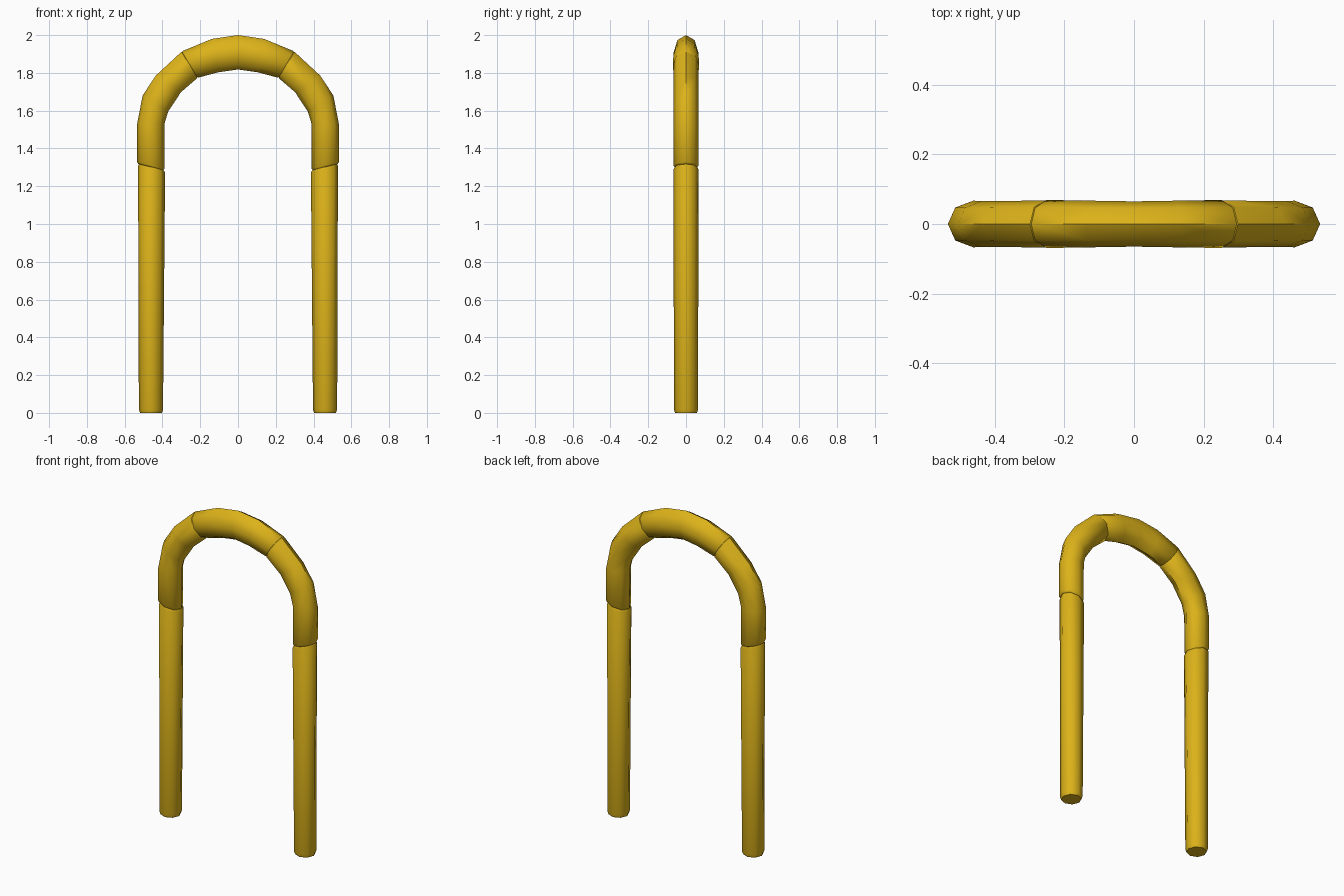
import bpy, bmesh, math
from mathutils import Vector

if "Cube" in bpy.data.objects:
    bpy.data.objects.remove(bpy.data.objects["Cube"])

SIDES = 8
mat = bpy.data.materials.new("yellow_paint")
mat.diffuse_color = (0.72, 0.45, 0.01, 1)
mat.use_nodes = True
mat.node_tree.nodes["Principled BSDF"].inputs["Base Color"].default_value = mat.diffuse_color


def tube(name, rings, sign=1):
    """Loft 8-sided sections; each ring is (outer x, z, inner x, z, half depth)."""
    bm = bmesh.new()
    loops = []
    for ox, oz, ix, iz, d in rings:
        outer, inner = Vector((ox * sign, 0, oz)), Vector((ix * sign, 0, iz))
        mid, half = (outer + inner) / 2, (outer - inner) / 2
        loops.append([bm.verts.new(mid + half * math.cos(a) + Vector((0, d * math.sin(a), 0)))
                      for a in (2 * math.pi * k / SIDES for k in range(SIDES))])
    for a, b in zip(loops, loops[1:]):
        for k in range(SIDES):
            j = (k + 1) % SIDES
            bm.faces.new((a[k], a[j], b[j], b[k]))
    bm.faces.new(loops[0])
    bm.faces.new(loops[-1])
    bmesh.ops.recalc_face_normals(bm, faces=bm.faces)
    mesh = bpy.data.meshes.new(name)
    bm.to_mesh(mesh)
    bm.free()
    mesh.materials.append(mat)
    obj = bpy.data.objects.new(name, mesh)
    bpy.context.collection.objects.link(obj)
    bpy.ops.object.select_all(action='DESELECT')
    obj.select_set(True)
    bpy.context.view_layer.objects.active = obj
    bpy.ops.object.shade_smooth_by_angle(angle=math.radians(50))


# Straight leg with chamfered ends
leg = [(.519, 0, .403, 0, .058), (.525, .018, .397, .018, .064),
       (.529, 1.308, .386, 1.272, .066), (.523, 1.32, .392, 1.284, .060)]
# Curved shoulder, ends slightly tucked in to form the seams
shoulder = [(.528, 1.318, .396, 1.285, .060), (.535, 1.328, .389, 1.293, .067),
            (.535, 1.525, .388, 1.535, .067), (.505, 1.68, .37, 1.595, .066),
            (.436, 1.785, .302, 1.698, .066), (.299, 1.912, .217, 1.771, .068),
            (.291, 1.909, .216, 1.78, .062)]
for side, s in (("left", -1), ("right", 1)):
    tube(side + "_leg", leg, s)
    tube(side + "_shoulder", shoulder, s)

# Crown, mirrored about the centre ring
half = [(.297, 1.907, .222, 1.78, .062), (.293, 1.916, .211, 1.775, .069),
        (.138, 1.98, .105, 1.803, .067)]
crown = half + [(0, 2.0, 0, 1.818, .065)] + [(-a, b, -c, e, d) for a, b, c, e, d in reversed(half)]
tube("crown", crown)
